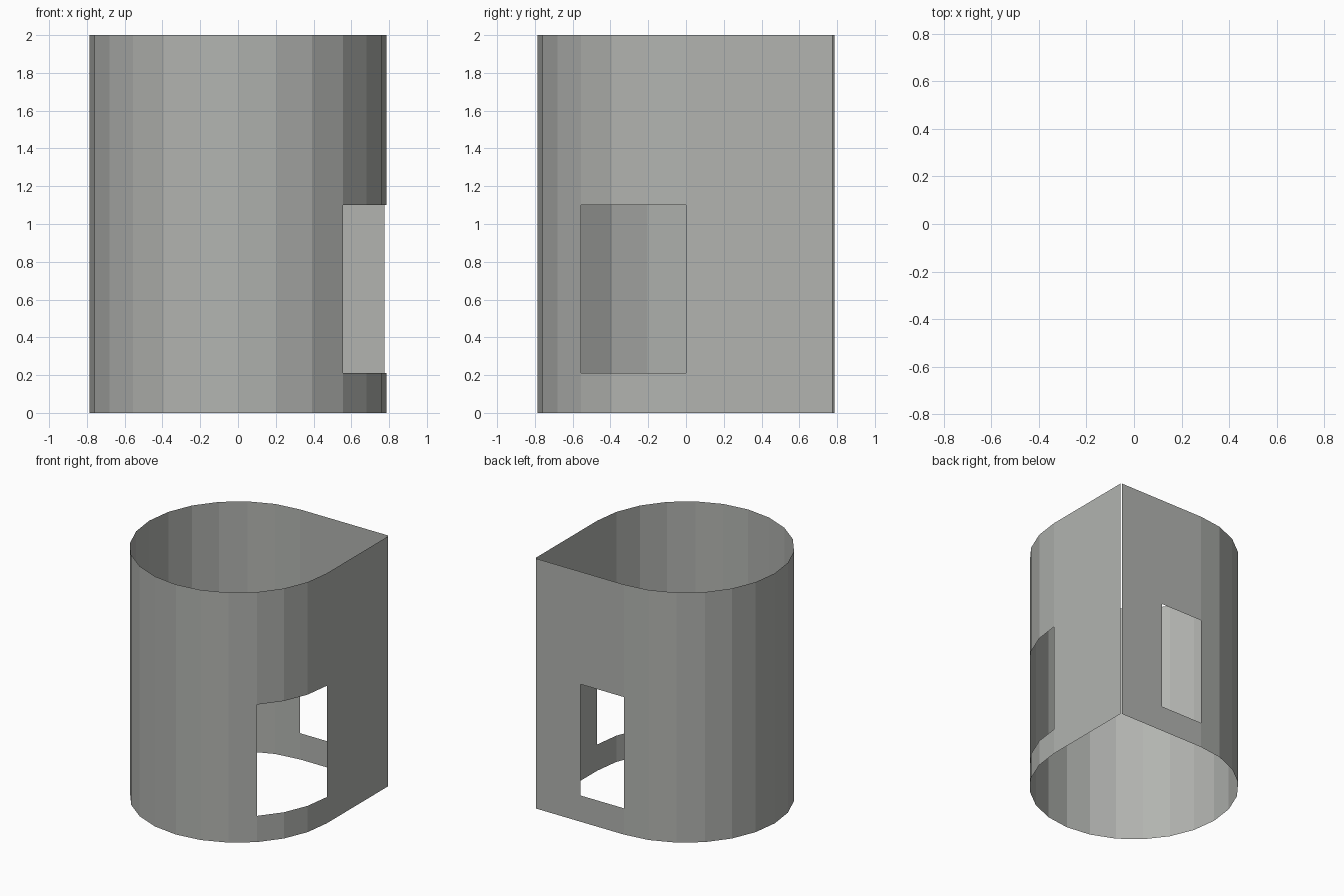
import bpy, bmesh
from math import cos, sin, radians

if "Cube" in bpy.data.objects:
    bpy.data.objects.remove(bpy.data.objects["Cube"])

R = 0.786          # radius of the round wall
END = 0.776        # where the flat walls stop short of the corner
LEVELS = [0.0, 0.21, 1.1, 2.0]

# Wall footprint: flat right wall, three-quarter circle, flat back wall
profile = [(R, END)]
profile += [(R * cos(radians(-15 * i)), R * sin(radians(-15 * i))) for i in range(19)]
profile += [(0.385, R), (END, R)]

# Wall segments left open in the middle level: side and back openings
openings = {1, 2, 3, len(profile) - 3}

bm = bmesh.new()
rows = [[bm.verts.new((x, y, z)) for x, y in profile] for z in LEVELS]
for level in range(3):
    low, high = rows[level], rows[level + 1]
    for i in range(len(profile) - 1):
        if level == 1 and i in openings:
            continue
        bm.faces.new((low[i + 1], low[i], high[i], high[i + 1]))

mesh = bpy.data.meshes.new("tower_wall")
bm.to_mesh(mesh)
bm.free()
wall = bpy.data.objects.new("tower_wall", mesh)
bpy.context.collection.objects.link(wall)

# Dark grey wall colour
grey = bpy.data.materials.new("dark_grey")
grey.diffuse_color = (0.445, 0.455, 0.435, 1.0)
grey.use_nodes = True
grey.node_tree.nodes["Principled BSDF"].inputs["Base Color"].default_value = grey.diffuse_color
mesh.materials.append(grey)
